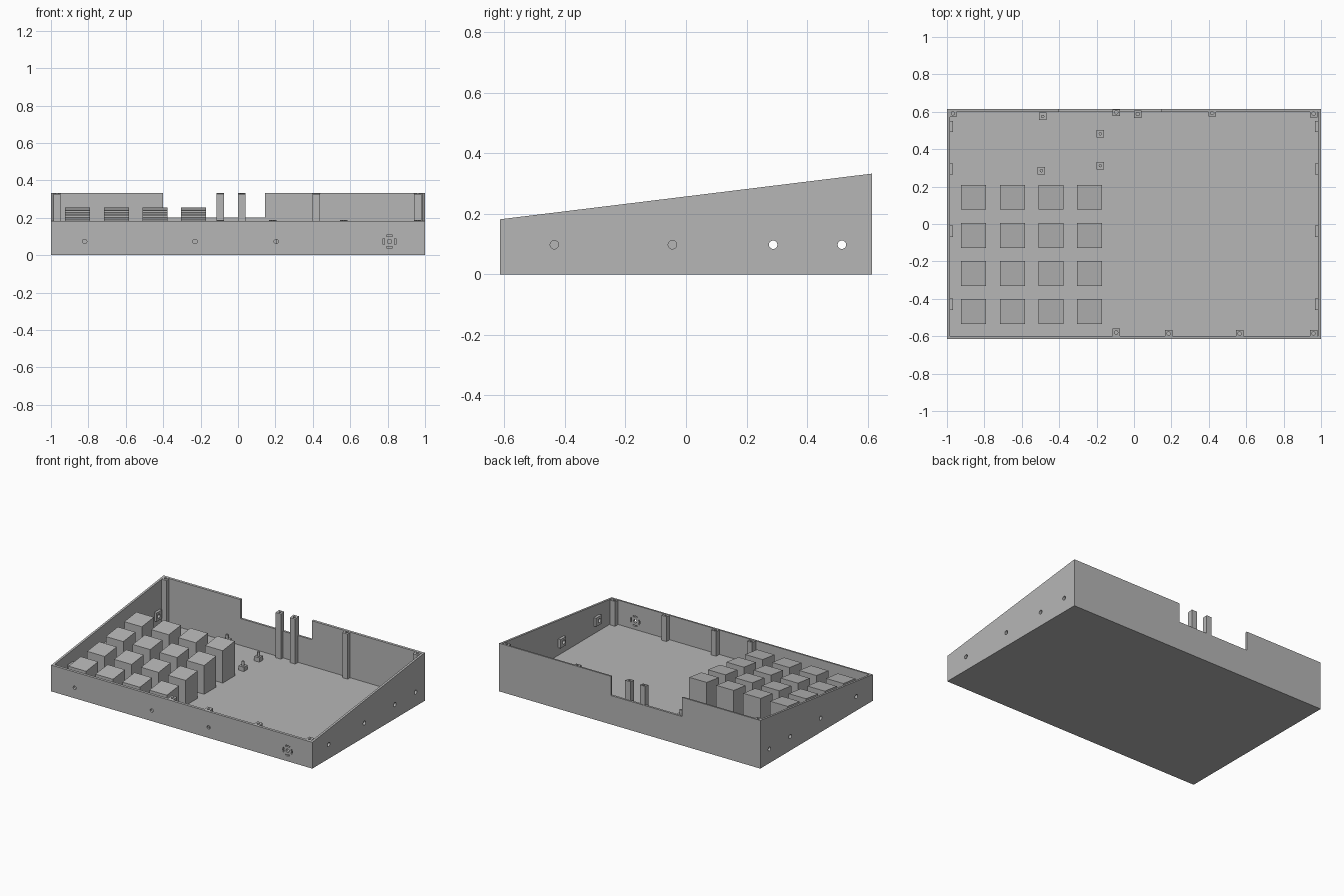
import bpy, bmesh, math
from mathutils import Vector

cube = bpy.data.objects.get("Cube")
if cube:
    bpy.data.objects.remove(cube, do_unlink=True)

grey = bpy.data.materials.new("plain grey")
grey.use_nodes = True
grey.diffuse_color = (0.47, 0.47, 0.47, 1)
grey.node_tree.nodes["Principled BSDF"].inputs["Base Color"].default_value = (0.47, 0.47, 0.47, 1)

W, D = 1.0, 0.615           # half width and half depth
FRONT_H, BACK_H = 0.182, 0.333
WALL = 0.015
FLOOR = 0.015


def lid(y):
    """Height of the sloping rim at depth y."""
    return FRONT_H + (BACK_H - FRONT_H) * (y + D) / (2 * D)


def prism(bm, axis, pts, a, b):
    """Extrude a polygon from a to b along the given axis."""
    place = {"x": lambda p, t: (t, p[0], p[1]),
             "y": lambda p, t: (p[0], t, p[1]),
             "z": lambda p, t: (p[0], p[1], t)}[axis]
    lo = [bm.verts.new(place(p, a)) for p in pts]
    hi = [bm.verts.new(place(p, b)) for p in pts]
    n = len(pts)
    bm.faces.new(lo)
    bm.faces.new(hi[::-1])
    for i in range(n):
        bm.faces.new((lo[i], hi[i], hi[(i + 1) % n], lo[(i + 1) % n]))


def box(bm, x0, x1, y0, y1, z0, z1):
    prism(bm, "z", [(x0, y0), (x1, y0), (x1, y1), (x0, y1)], z0, z1)


def sloped(bm, x0, x1, y0, y1, z0, drop):
    """Block whose top runs parallel to the rim, a little below it."""
    prism(bm, "x", [(y0, z0), (y1, z0), (y1, lid(y1) - drop), (y0, lid(y0) - drop)], x0, x1)


def circle(cx, cy, r, n=20):
    return [(cx + r * math.cos(math.tau * i / n), cy + r * math.sin(math.tau * i / n)) for i in range(n)]


def make(name, bm):
    bmesh.ops.recalc_face_normals(bm, faces=bm.faces[:])
    mesh = bpy.data.meshes.new(name)
    bm.to_mesh(mesh)
    bm.free()
    mesh.materials.append(grey)
    obj = bpy.data.objects.new(name, mesh)
    bpy.context.collection.objects.link(obj)
    return obj


def cut(obj, bm):
    """Subtract the shapes in bm from obj and discard the cutter."""
    cutter = make("cutter", bm)
    cutter.hide_render = True
    mod = obj.modifiers.new("cut", "BOOLEAN")
    mod.operation, mod.solver, mod.object = "DIFFERENCE", "EXACT", cutter
    bpy.context.view_layer.update()
    result = bpy.data.meshes.new_from_object(obj.evaluated_get(bpy.context.evaluated_depsgraph_get()))
    obj.modifiers.clear()
    obj.data = result
    bpy.data.objects.remove(cutter, do_unlink=True)


SIDE_Y = (-0.435, -0.045, 0.288, 0.515)
SIDE_Z = 0.098
FRONT_Z = 0.073


def side_holes():
    bm = bmesh.new()
    for y in SIDE_Y:
        for s in (-1, 1):
            prism(bm, "x", circle(y, SIDE_Z, 0.014), s * 0.9, s * 1.1)
    return bm


# Open tray with a sloping rim
bm = bmesh.new()
sloped(bm, -W, W, -D, D, 0, 0)
tray = make("tray", bm)
bm = bmesh.new()
box(bm, -W + WALL, W - WALL, -D + WALL, D - WALL, FLOOR, 0.6)
cut(tray, bm)

# Notch in the back wall
bm = bmesh.new()
box(bm, -0.4, 0.145, 0.56, 0.7, 0.2, 0.6)
cut(tray, bm)

# Holes in the side and front walls, with a slotted socket at one end
bm = side_holes()
for x in (-0.82, -0.23, 0.205):
    prism(bm, "y", circle(x, FRONT_Z, 0.012), -0.7, -0.59)
SOCKET_X = 0.81
prism(bm, "y", circle(SOCKET_X, FRONT_Z, 0.012), -0.7, -0.59)
for k in range(4):
    angles = [math.radians(90 * k - 28 + 8 * i) for i in range(8)]
    arc = [(r, a) for r, row in ((0.029, angles), (0.037, angles[::-1])) for a in row]
    prism(bm, "y", [(SOCKET_X + r * math.cos(a), FRONT_Z + r * math.sin(a)) for r, a in arc], -0.7, -0.59)
cut(tray, bm)

# Four by four grid of slanted blocks
bm = bmesh.new()
for i in range(4):
    for j in range(4):
        x, y = -0.857 + 0.2065 * i, -0.468 + 0.2035 * j
        sloped(bm, x - 0.067, x + 0.067, y - 0.066, y + 0.066, FLOOR - 0.005, 0.028)
make("key_blocks", bm)

# Screw posts along the front and back walls
R = 0.02
back_posts = [(-0.968, 0.592), (-0.095, 0.597), (0.02, 0.588), (0.418, 0.594), (0.96, 0.59)]
front_posts = [(-0.095, -0.58), (0.185, -0.586), (0.565, -0.586), (0.96, -0.586)]
posts_bm, holes_bm = bmesh.new(), bmesh.new()
for x, y in back_posts + front_posts:
    y0, y1 = max(y - R, -D + 0.004), min(y + R, D - 0.003)
    sloped(posts_bm, x - R, x + R, y0, y1, FLOOR - 0.005, 0.001)
    prism(holes_bm, "z", circle(x, y, 0.009, 12), lid(y) - 0.06, 0.6)
posts = make("screw_posts", posts_bm)
cut(posts, holes_bm)

# Bosses behind the side wall holes
bm = bmesh.new()
for y in SIDE_Y:
    for s in (-1, 1):
        xs = sorted((s * 0.967, s * (W - WALL + 0.003)))
        yc = y + 0.006
        box(bm, xs[0], xs[1], yc - 0.03, yc + 0.03, SIDE_Z - 0.03, SIDE_Z + 0.03)
bosses = make("side_bosses", bm)
cut(bosses, side_holes())

# Low standoffs with pins for a circuit board
bm = bmesh.new()
for x, y in ((-0.488, 0.575), (-0.18, 0.482), (-0.18, 0.312), (-0.495, 0.285)):
    box(bm, x - R, x + R, y - R, y + R, FLOOR - 0.005, 0.045)
    prism(bm, "z", circle(x, y, 0.009, 12), 0.04, 0.075)
make("board_standoffs", bm)
